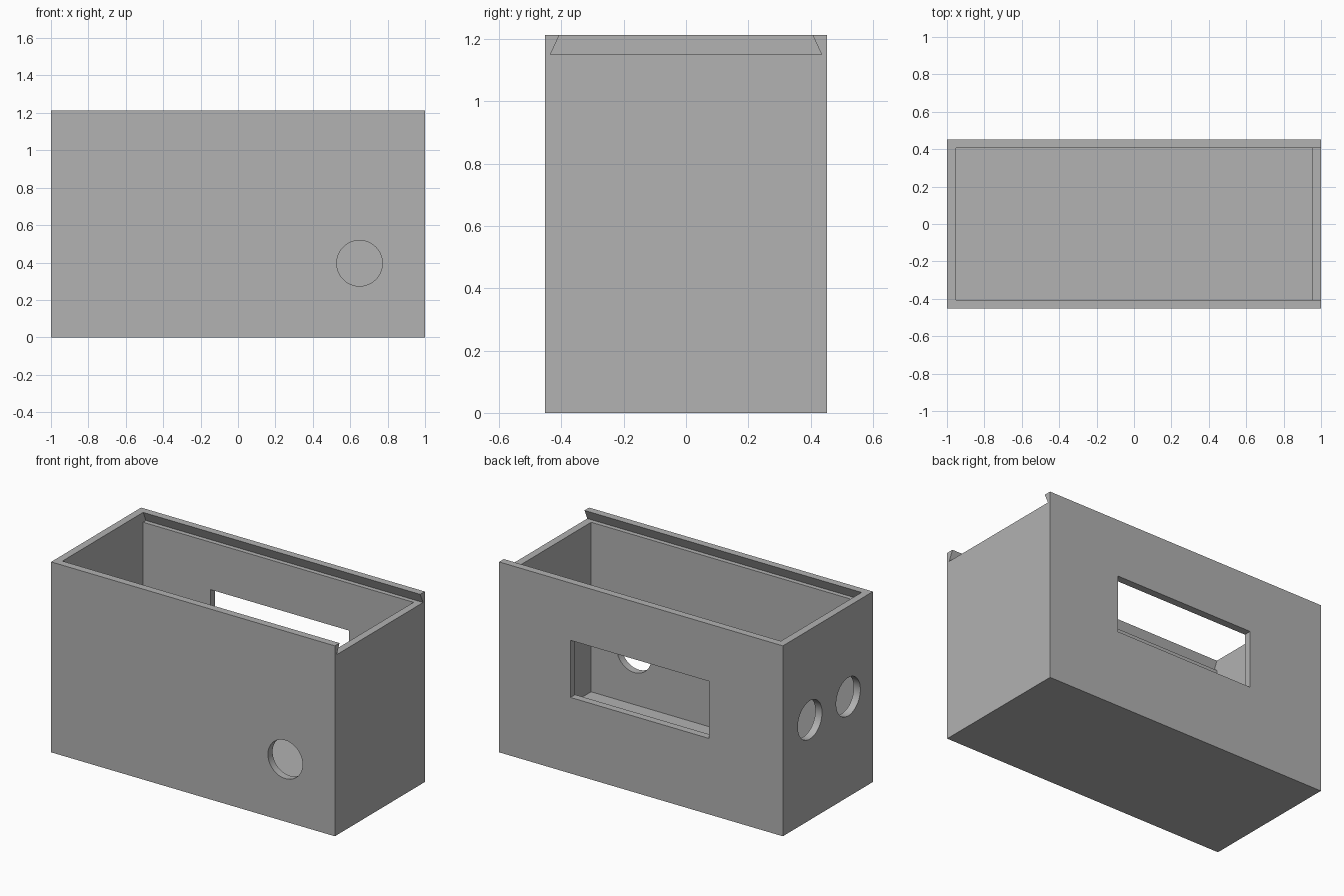
import bpy, bmesh, math
from mathutils import Matrix, Vector

cube = bpy.data.objects.get("Cube")
if cube:
    bpy.data.objects.remove(cube, do_unlink=True)

# Overall sizes
HX, HY, H = 1.0, 0.453, 1.213
WALL, FLOOR = 0.047, 0.07
SLOT_Z, SLOT_Y = 1.15, 0.435
IN_X, IN_Y = HX - WALL, HY - WALL

grey = bpy.data.materials.new("grey plastic")
grey.use_nodes = True
grey.diffuse_color = (0.445, 0.445, 0.445, 1)
grey.node_tree.nodes["Principled BSDF"].inputs["Base Color"].default_value = grey.diffuse_color


def make_object(name, bm):
    bmesh.ops.recalc_face_normals(bm, faces=bm.faces)
    mesh = bpy.data.meshes.new(name)
    bm.to_mesh(mesh)
    bm.free()
    mesh.materials.append(grey)
    obj = bpy.data.objects.new(name, mesh)
    bpy.context.collection.objects.link(obj)
    return obj


def box(name, low, high):
    low, high = Vector(low), Vector(high)
    bm = bmesh.new()
    bmesh.ops.create_cube(bm, size=1)
    bmesh.ops.scale(bm, vec=high - low, verts=bm.verts)
    bmesh.ops.translate(bm, vec=(low + high) / 2, verts=bm.verts)
    return make_object(name, bm)


def cylinder(name, centre, radius, axis):
    bm = bmesh.new()
    turn = Matrix.Rotation(math.pi / 2, 4, axis)
    bmesh.ops.create_cone(bm, cap_ends=True, segments=64, radius1=radius, radius2=radius,
                          depth=0.2, matrix=Matrix.Translation(centre) @ turn)
    return make_object(name, bm)


def dovetail(name, x0, x1):
    # Trapezoid section, narrower at the top, extended past the rim
    top = H + 0.03
    top_y = SLOT_Y - (SLOT_Y - IN_Y) * (top - SLOT_Z) / (H - SLOT_Z)
    section = [(-SLOT_Y, SLOT_Z), (SLOT_Y, SLOT_Z), (top_y, top), (-top_y, top)]
    bm = bmesh.new()
    face = bm.faces.new([bm.verts.new((x0, y, z)) for y, z in section])
    end = bmesh.ops.extrude_face_region(bm, geom=[face])["geom"]
    bmesh.ops.translate(bm, vec=(x1 - x0, 0, 0),
                        verts=[g for g in end if isinstance(g, bmesh.types.BMVert)])
    return make_object(name, bm)


case = box("enclosure_body", (-HX, -HY, 0), (HX, HY, H))

cutters = [
    # Hollow inside and sliding lid channel, open at the left end
    box("cavity_cutter", (-IN_X, -IN_Y, FLOOR), (IN_X, IN_Y, SLOT_Z + 0.02)),
    dovetail("lid_slot_cutter", -IN_X, HX + 0.1),
    # Display window in the back wall
    box("window_cutter", (-0.478, HY - 0.1, 0.484), (0.497, HY + 0.1, 0.848)),
    # Round holes in the front wall and right end
    cylinder("front_hole_cutter", (0.65, -HY, 0.396), 0.122, 'X'),
    cylinder("end_hole_cutter_back", (-HX, 0.181, 0.638), 0.122, 'Y'),
    cylinder("end_hole_cutter_front", (-HX, -0.205, 0.638), 0.122, 'Y'),
]

for cutter in cutters:
    cutter.hide_render = True
    mod = case.modifiers.new(cutter.name, 'BOOLEAN')
    mod.operation = 'DIFFERENCE'
    mod.solver = 'EXACT'
    mod.object = cutter

# Bake the cuts and drop the cutters
bpy.context.view_layer.update()
graph = bpy.context.evaluated_depsgraph_get()
result = bpy.data.meshes.new_from_object(case.evaluated_get(graph))
case.modifiers.clear()
case.data = result
for cutter in cutters:
    bpy.data.objects.remove(cutter, do_unlink=True)

bpy.ops.object.select_all(action='DESELECT')
case.select_set(True)
bpy.context.view_layer.objects.active = case
bpy.ops.object.shade_smooth_by_angle(angle=math.radians(30))
